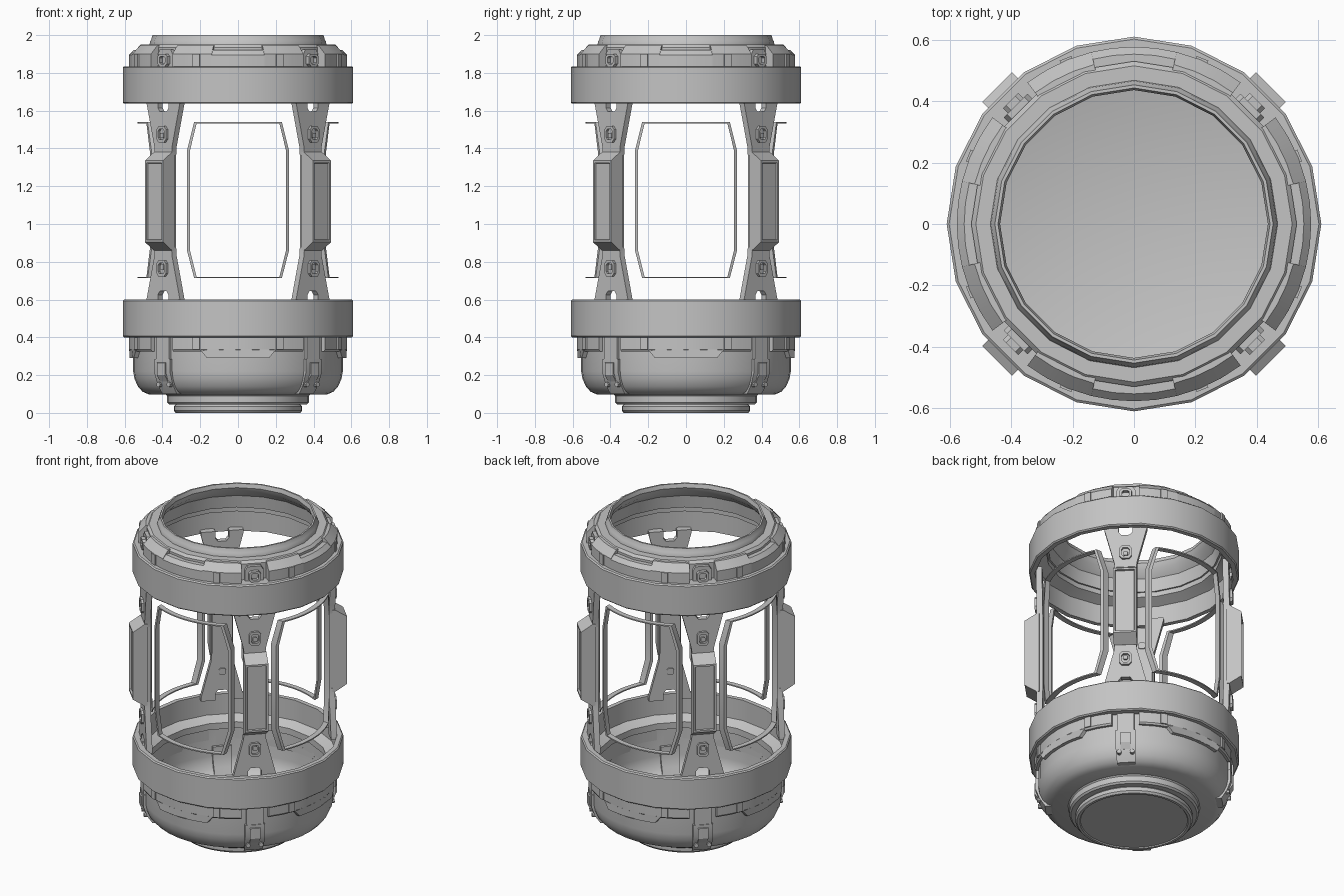
import bpy, bmesh
from math import sin, cos, radians, sqrt, pi

cube = bpy.data.objects.get("Cube")
if cube:
    bpy.data.objects.remove(cube)

grey = bpy.data.materials.new("plain grey")
grey.use_nodes = True
tone = (0.55, 0.55, 0.55, 1)
grey.diffuse_color = tone
grey.node_tree.nodes["Principled BSDF"].inputs["Base Color"].default_value = tone

CORNERS = {"back_left": 45, "back_right": 135, "front_right": 225, "front_left": 315}
SIDES = {"left": 0, "back": 90, "right": 180, "front": 270}


def finish(name, bm, where=None):
    """Add one object, or four linked ones turned around the z axis."""
    bmesh.ops.remove_doubles(bm, verts=bm.verts, dist=1e-5)
    bmesh.ops.recalc_face_normals(bm, faces=bm.faces)
    me = bpy.data.meshes.new(name)
    bm.to_mesh(me)
    bm.free()
    me.materials.append(grey)
    me.shade_smooth()
    me.set_sharp_from_angle(angle=radians(30))
    for label, angle in (where or {"": 0}).items():
        ob = bpy.data.objects.new((label + "_" + name).strip("_"), me)
        ob.rotation_euler.z = radians(angle)
        bpy.context.collection.objects.link(ob)


def sweep(name, profile, steps, start=0, end=360, where=None):
    """Turn a closed (radius, z) profile through an angle range."""
    bm = bmesh.new()
    full = end - start >= 360
    rows = []
    for i in range(steps if full else steps + 1):
        a = radians(start + (end - start) * i / steps)
        rows.append([bm.verts.new((r * cos(a), r * sin(a), z)) for r, z in profile])
    n = len(profile)
    for i in range(steps):
        a, b = rows[i], rows[(i + 1) % len(rows)]
        for j in range(n):
            k = (j + 1) % n
            if profile[j][0] + profile[k][0] > 0:
                bm.faces.new((a[j], b[j], b[k], a[k]))
    if not full:
        bm.faces.new(rows[0])
        bm.faces.new(rows[-1])
    finish(name, bm, where)


def prism(name, outline, r0, r1, where, hole=None, bent=False):
    """Extrude a (tangent, z) outline radially, flat or bent around the z axis,
    with an optional hole scaled by (tangent, z) factors."""
    bm = bmesh.new()
    n = len(outline)

    def loop(points, r):
        return [bm.verts.new((sqrt(r * r - t * t) if bent else r, t, z)) for t, z in points]

    loops = [loop(outline, r0), loop(outline, r1)]
    if hole:
        cz = sum(z for _, z in outline) / n
        inner = [(t * hole[0], cz + (z - cz) * hole[1]) for t, z in outline]
        loops += [loop(inner, r1), loop(inner, r0)]
    else:
        for ring in loops:
            bm.faces.new(ring)
    for p in range(4 if hole else 1):
        a, b = loops[p], loops[(p + 1) % len(loops)]
        for i in range(n):
            k = (i + 1) % n
            bm.faces.new((a[i], a[k], b[k], b[i]))
    finish(name, bm, where)


def hexagon(w, h, z):
    return [(-w, z - h * .6), (-w * .6, z - h), (w * .6, z - h), (w, z - h * .6),
            (w, z + h * .6), (w * .6, z + h), (-w * .6, z + h), (-w, z + h * .6)]


def row(half, z, count=8):
    """Points along a level line from -half to half."""
    return [(-half + 2 * half * i / count, z) for i in range(count + 1)]


# Large bands, with their thin inner lips
sweep("upper_band", [(.575, 1.637), (.603, 1.637), (.61, 1.644), (.61, 1.828), (.602, 1.835),
                     (.51, 1.835), (.51, 1.79), (.575, 1.76)], 20)
sweep("lower_band", [(.575, .6), (.603, .6), (.61, .593), (.61, .407), (.602, .4),
                     (.52, .4), (.52, .44), (.575, .47)], 20)

# Open collar on top
sweep("top_collar", [(.53, 1.82), (.53, 1.935), (.515, 1.95), (.468, 1.95), (.465, 1.968),
                     (.46, 1.975), (.453, 2), (.443, 2), (.436, 1.975), (.45, 1.94),
                     (.49, 1.9), (.5, 1.82)], 20)

# Bowl shell with a flat floor, and the stepped foot
sweep("bowl", [(.555, .42), (.555, .22), (.548, .18), (.53, .14), (.505, .112), (.47, .097),
               (0, .097), (0, .108), (.47, .108), (.5, .122), (.52, .147), (.537, .185),
               (.543, .22), (.543, .42)], 40)
sweep("foot_step", [(0, .1), (.385, .1), (.375, .09), (.375, .055), (.365, .045), (0, .045)], 40)
sweep("foot", [(0, .05), (.325, .05), (.34, .035), (.34, .012), (.33, 0), (.315, 0),
               (.31, .006), (0, .006)], 40)

# Segmented skirts next to the bands
sweep("lower_skirt", [(.54, .41), (.577, .41), (.577, .335), (.57, .325), (.54, .325)],
      8, -37, 37, SIDES)
prism("lower_skirt_tongue", row(.165, .29) + row(.2, .335)[::-1], .54, .576, SIDES, bent=True)
for tag, a, b in (("a", -37, -14), ("b", 14, 37)):
    sweep("upper_skirt_" + tag, [(.51, 1.83), (.577, 1.83), (.577, 1.9), (.535, 1.944), (.51, 1.944)],
          3, a, b, SIDES)
sweep("upper_skirt_middle", [(.51, 1.83), (.577, 1.83), (.577, 1.895), (.553, 1.92), (.51, 1.92)],
      4, -14, 14, SIDES)
for tag, a in (("a", -22.5), ("b", 22.5)):
    for level, z in (("upper", 1.835), ("lower", .335)):
        sweep(level + "_skirt_tab_" + tag, [(.56, z), (.584, z), (.584, z + .065), (.56, z + .065)],
              1, a - 2, a + 2, SIDES)

# Corner clips that run down the bowl, showing inside and out, and their bolts
sweep("bowl_clip", [(.525, .285), (.57, .285), (.57, .21), (.548, .15), (.515, .1), (.48, .1),
                    (.505, .16), (.525, .21)], 2, -6, 6, CORNERS)
sweep("bowl_clip_pad", [(.55, .27), (.578, .265), (.578, .2), (.555, .165), (.54, .17)],
      2, -3, 3, CORNERS)
prism("bowl_clip_head", [(-.05, .28), (.05, .28), (.05, .4), (-.05, .4)], .54, .565, CORNERS)
for tag, t in (("a", -.038), ("b", .038)):
    bolt = [(t + .014 * cos(i * pi / 4), .15 + .014 * sin(i * pi / 4)) for i in range(8)]
    prism("bowl_clip_bolt_" + tag, bolt, .53, .56, CORNERS)

# Corner latches on the upper collar
prism("latch_base", [(-.055, 1.83), (.055, 1.83), (.055, 1.9), (.04, 1.925), (-.04, 1.925),
                     (-.055, 1.9)], .515, .545, CORNERS)
prism("latch_loop", hexagon(.035, .033, 1.868), .54, .568, CORNERS, (.6, .6))


# Side arms: flared plates, buckles and a raised block with a sunk panel
def mirrored(points, upper):
    return points if upper else [(t, 2.24 - z) for t, z in points]


for level, up in (("upper", True), ("lower", False)):
    plate = [(-.062, 1.36), (.062, 1.36), (.066, 1.41), (.125, 1.64), (.125, 1.66), (.04, 1.66),
             (.04, 1.615), (.025, 1.595), (-.025, 1.595), (-.04, 1.615), (-.04, 1.66),
             (-.125, 1.66), (-.125, 1.64), (-.066, 1.41)]
    prism(level + "_arm_plate", mirrored(plate, up), .525, .56, CORNERS)
    for tag, t in (("a", -.0825), ("b", .0825)):
        foot = [(t - .035, 1.642), (t + .035, 1.642), (t + .035, 1.66), (t - .035, 1.66)]
        prism(level + "_arm_foot_" + tag, mirrored(foot, up), .55, .585, CORNERS)
    prism(level + "_arm_buckle", mirrored(hexagon(.035, .043, 1.475), up), .555, .575,
          CORNERS, (.65, .65))
    prism(level + "_arm_button", mirrored(hexagon(.013, .014, 1.468), up), .555, .57, CORNERS)
    prism(level + "_arm_inner_pad", mirrored(hexagon(.02, .02, 1.475), up), .517, .53, CORNERS)

bm = bmesh.new()
side = [(.545, .86), (.562, .86), (.63, .905), (.63, 1.335), (.562, 1.38), (.545, 1.38)]
ends = [[bm.verts.new((r, t, z)) for r, z in side] for t in (-.068, .068)]
for end in ends:
    bm.faces.new(end)
for i in range(6):
    k = (i + 1) % 6
    bm.faces.new((ends[0][i], ends[0][k], ends[1][k], ends[1][i]))
bmesh.ops.recalc_face_normals(bm, faces=bm.faces)
panel = [f for f in bm.faces if f.normal.x > .9]
bmesh.ops.inset_region(bm, faces=panel, thickness=.016)
bmesh.ops.inset_region(bm, faces=panel, thickness=.003, depth=-.012)
finish("arm_block", bm, CORNERS)
prism("arm_spine", [(-.06, .85), (.06, .85), (.06, 1.39), (-.06, 1.39)], .525, .55, CORNERS)

# Thin curved window frames between the arms
edge = row(.232, 1.54, 10) + [(.27, 1.39), (.27, .86)]
edge += row(.232, .713, 10)[::-1] + [(-.27, .86), (-.27, 1.39)]
prism("window_frame", edge, .5, .532, SIDES, (.945, .982), bent=True)
